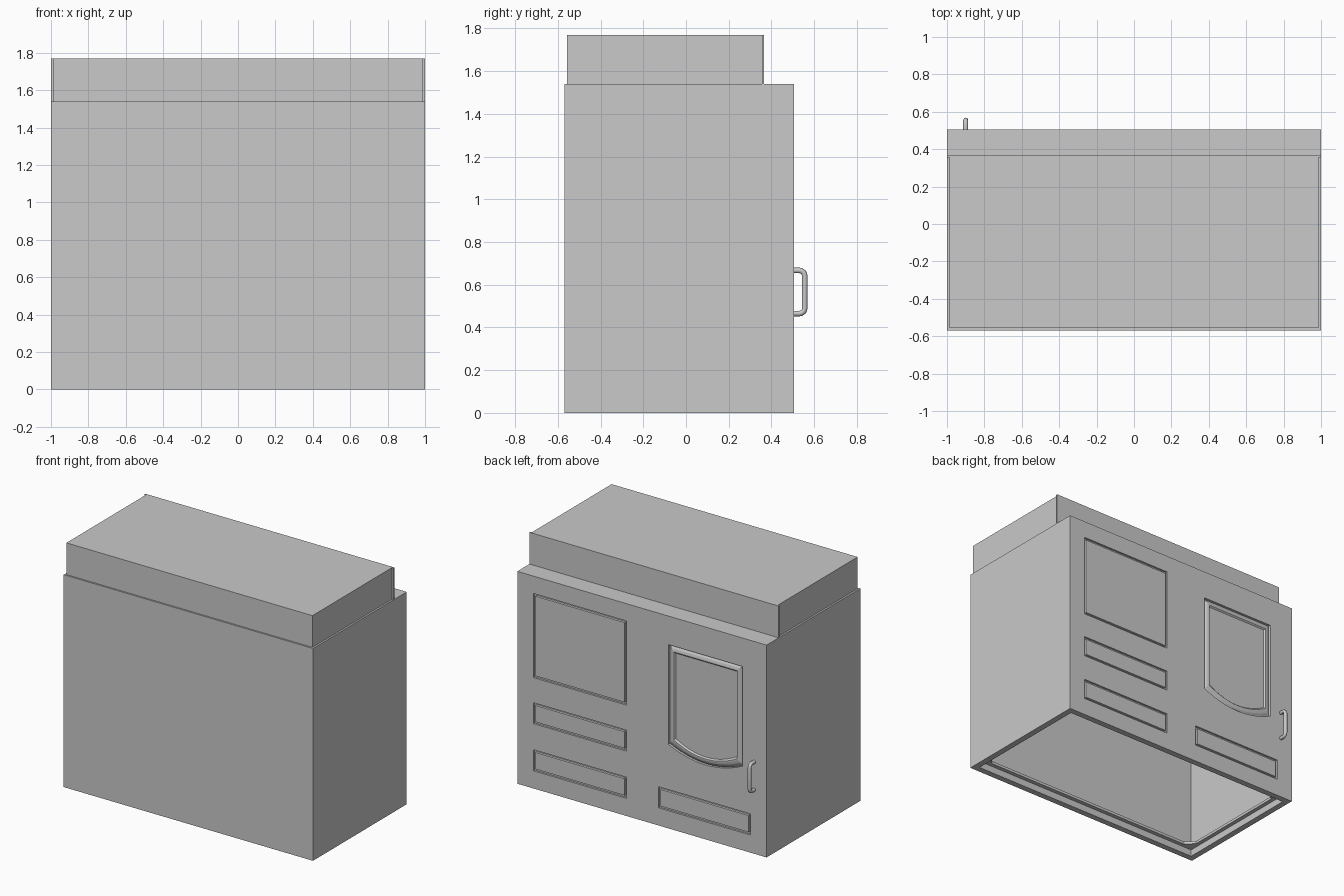
import bpy, bmesh, math

old = bpy.data.objects.get("Cube")
if old:
    bpy.data.objects.remove(old, do_unlink=True)

BACK, FRONT = 0.505, -0.569
BODY_TOP, CAP_TOP = 1.54, 1.77
WALL = 0.045

grey = bpy.data.materials.new("plain grey")
grey.use_nodes = True
grey.diffuse_color = (0.588, 0.588, 0.588, 1)
grey.node_tree.nodes["Principled BSDF"].inputs["Base Color"].default_value = (0.588, 0.588, 0.588, 1)


def loft(name, loops):
    """Closed solid skinned through matching loops of points."""
    bm = bmesh.new()
    rings = [[bm.verts.new(p) for p in loop] for loop in loops]
    n = len(rings[0])
    for a, b in zip(rings, rings[1:]):
        for i in range(n):
            j = (i + 1) % n
            bm.faces.new((a[i], a[j], b[j], b[i]))
    bm.faces.new(rings[0])
    bm.faces.new(rings[-1])
    bmesh.ops.recalc_face_normals(bm, faces=bm.faces[:])
    mesh = bpy.data.meshes.new(name)
    bm.to_mesh(mesh)
    bm.free()
    mesh.materials.append(grey)
    obj = bpy.data.objects.new(name, mesh)
    bpy.context.collection.objects.link(obj)
    return obj


def box(name, x0, x1, y0, y1, z0, z1):
    ring = [(x0, y0), (x1, y0), (x1, y1), (x0, y1)]
    return loft(name, [[(x, y, z) for x, y in ring] for z in (z0, z1)])


def rect(x0, x1, z0, z1, inset, depth):
    y = BACK + depth
    return [(x0 + inset, y, z0 + inset), (x1 - inset, y, z0 + inset),
            (x1 - inset, y, z1 - inset), (x0 + inset, y, z1 - inset)]


def window(inset, depth, steps=16):
    """Outline with straight sides and top and a bowed lower edge."""
    x0, x1 = -0.807 + inset, -0.213 - inset
    low, high, sag = 0.61 + inset, 1.333 - inset, 0.07
    y = BACK + depth
    pts = [(x1, y, high), (x0, y, high)]
    for i in range(steps + 1):
        t = i / steps
        pts.append((x0 + (x1 - x0) * t, y, low - sag * (1 - (2 * t - 1) ** 2)))
    return pts


def cut(target, cutter):
    cutter.hide_render = True
    mod = target.modifiers.new("cut", 'BOOLEAN')
    mod.operation = 'DIFFERENCE'
    mod.solver = 'EXACT'
    mod.object = cutter
    bpy.context.view_layer.objects.active = target
    bpy.ops.object.modifier_apply(modifier=mod.name)
    bpy.data.objects.remove(cutter, do_unlink=True)


# Main body, hollow and open below
body = box("cabinet_body", -1, 1, FRONT, BACK, 0, BODY_TOP)
cut(body, box("cavity_cutter", -1 + WALL, 1 - WALL, FRONT + WALL, BACK - WALL,
              -0.1, BODY_TOP - WALL))

# Inner flange near the bottom, its opening chamfered at the corners
flange = box("inner_flange", -1 + WALL, 1 - WALL, FRONT + WALL, BACK - WALL, 0.05, 0.07)
hx, hy, mid, c = 0.925, (BACK - FRONT) / 2 - 0.075, (BACK + FRONT) / 2, 0.06
opening = [(hx, hy - c), (hx - c, hy), (c - hx, hy), (-hx, hy - c),
           (-hx, c - hy), (c - hx, -hy), (hx - c, -hy), (hx, c - hy)]
cut(flange, loft("opening_cutter", [[(x, y + mid, z) for x, y in opening]
                                    for z in (0, 0.12)]))

# Rectangular panels, each a flush field inside a narrow groove
for x0, x1, z0, z1 in ((0.124, 0.871, 0.804, 1.414),
                       (0.124, 0.871, 0.47, 0.622),
                       (0.124, 0.871, 0.128, 0.281),
                       (-0.871, -0.133, 0.128, 0.281)):
    cut(body, loft("groove_cutter", [rect(x0, x1, z0, z1, 0, d) for d in (0.01, -0.014)]))
    loft("panel", [rect(x0, x1, z0, z1, i, d) for i, d in ((0.014, -0.014), (0.016, -0.001))])

# Window recess and its sloped frame around a flat pane
cut(body, loft("window_cutter", [window(0, 0.01), window(0, -0.03)]))
loft("window_frame", [window(i, d) for i, d in
                      ((0, -0.03), (0, -0.018), (0.02, -0.004), (0.035, 0),
                       (0.043, 0), (0.052, -0.01))])

# Raised cap with a slightly wider rear plate
box("cap", -0.987, 0.987, -0.557, 0.355, BODY_TOP, CAP_TOP)
box("cap_rear_plate", -1, 1, 0.355, 0.366, BODY_TOP, CAP_TOP)

# Pull handle: rounded tube
curve = bpy.data.curves.new("handle", 'CURVE')
curve.dimensions = '3D'
curve.bevel_depth = 0.013
curve.bevel_resolution = 2
path = [(BACK - 0.01, 0.465)]
r, out = 0.025, 0.556
for cz, start in ((0.465 + r, -90), (0.667 - r, 0)):
    for k in range(5):
        a = math.radians(start + 22.5 * k)
        path.append((out - r + r * math.cos(a), cz + r * math.sin(a)))
path.append((BACK - 0.01, 0.667))
spline = curve.splines.new('POLY')
spline.points.add(len(path) - 1)
for p, (y, z) in zip(spline.points, path):
    p.co = (-0.9, y, z, 1)
curve.materials.append(grey)
handle = bpy.data.objects.new("handle", curve)
bpy.context.collection.objects.link(handle)
bpy.ops.object.select_all(action='DESELECT')
handle.select_set(True)
bpy.context.view_layer.objects.active = handle
bpy.ops.object.convert(target='MESH')
bpy.ops.object.shade_smooth_by_angle(angle=math.radians(50))
